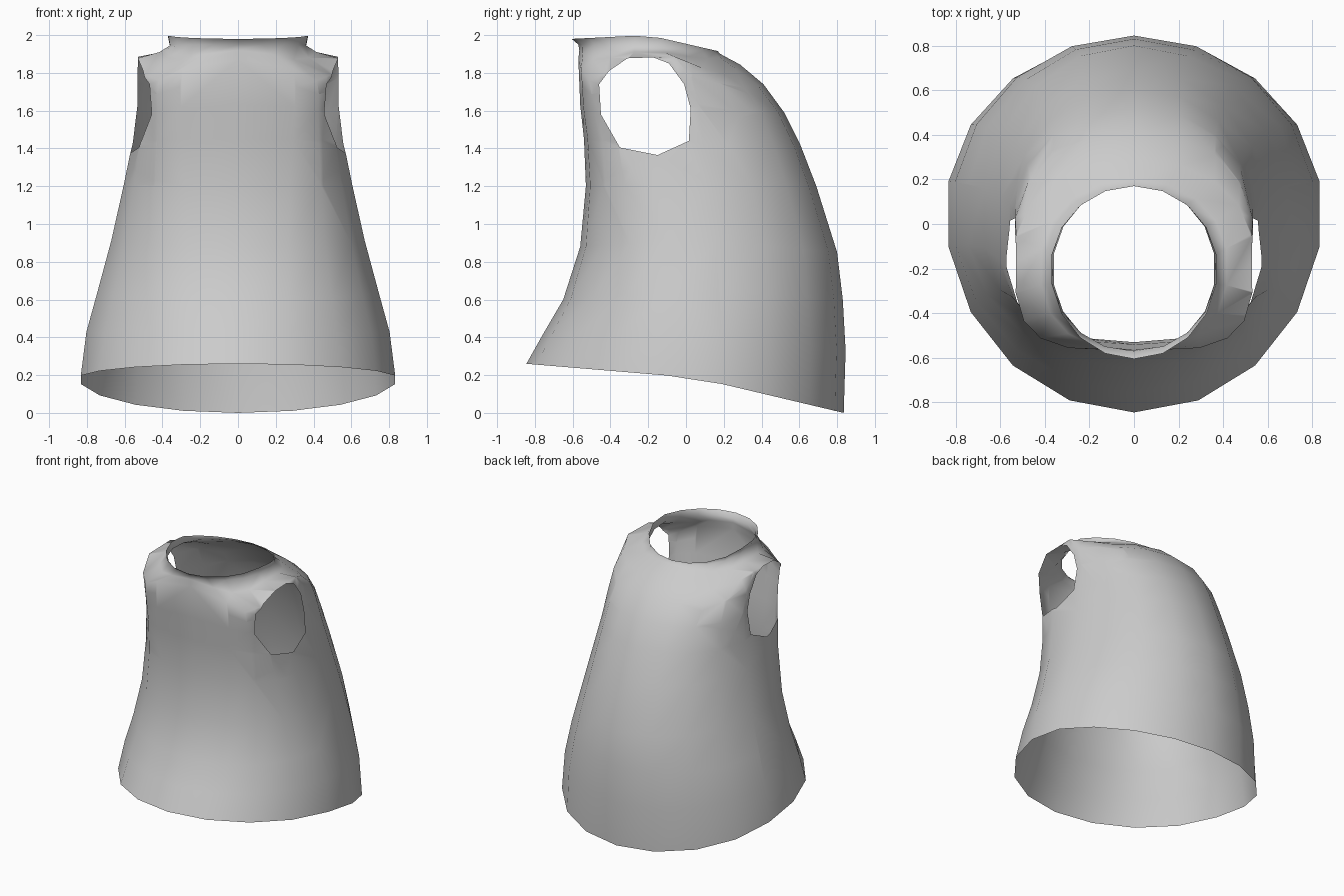
import bpy, bmesh
from math import sin, cos, pi, copysign
from mathutils import Vector

if "Cube" in bpy.data.objects:
    bpy.data.objects.remove(bpy.data.objects["Cube"])

SEGMENTS = 18

# Rings from hem to collar: front y, back y, half width, z front, z side, z back,
# y of widest point, front squareness, shoulder drop at front corners, at back corners
RINGS = [
    (-.845, .835, .845, .26, .185, .00, .055, 2.0, 0, 0),
    (-.755, .845, .815, .42, .43, .33, .05, 2.0, 0, 0),
    (-.65, .83, .755, .60, .65, .60, .04, 2.1, 0, 0),
    (-.56, .80, .68, .88, .92, .85, .02, 2.3, 0, 0),
    (-.53, .69, .61, 1.20, 1.22, 1.20, -.02, 2.7, 0, 0),
    (-.54, .605, .565, 1.45, 1.42, 1.42, -.04, 3.2, 0, 0),
    (-.56, .52, .54, 1.63, 1.63, 1.59, -.05, 3.7, .03, .01),
    (-.565, .41, .54, 1.76, 1.79, 1.74, -.08, 3.8, .08, .03),
    (-.57, .285, .535, 1.87, 1.905, 1.845, -.15, 3.6, .12, .06),
    (-.565, .20, .42, 1.92, 1.915, 1.89, -.18, 2.5, .05, .02),
    (-.57, .175, .365, 1.95, 1.945, 1.905, -.20, 2.1, 0, 0),
    (-.605, .17, .375, 1.98, 2.00, 1.915, -.20, 2.0, 0, 0),
]

# Armhole outline in the side view (y, z)
ARMHOLE = [(-.46, 1.74), (-.37, 1.86), (-.22, 1.90), (-.09, 1.85), (-.01, 1.74),
           (.025, 1.61), (.015, 1.44), (-.15, 1.365), (-.35, 1.405), (-.45, 1.58)]


def power(v, n):
    return copysign(abs(v) ** (2 / n), v)


def ring_point(ring, i):
    yf, yb, w, zf, zs, zb, yc, n, dip_front, dip_back = ring
    t = 2 * pi * i / SEGMENTS
    s, c = sin(t), cos(t)
    drop = (dip_front if c > 0 else dip_back) * sin(2 * t) ** 2
    if c < 0:
        n = 2.0 + (n - 2.0) * .15          # rounder back
    s, c = power(s, n), power(c, n)
    y_end, z_end = (yf, zf) if c > 0 else (yb, zb)
    return (w * s, yc + (y_end - yc) * abs(c), zs + (z_end - zs) * abs(c) - drop)


# Garment body: lofted open shell
bm = bmesh.new()
loops = [[bm.verts.new(ring_point(r, i)) for i in range(SEGMENTS)] for r in RINGS]
tag = bm.faces.layers.int.new("arm_wall")
for row, (low, high) in enumerate(zip(loops, loops[1:])):
    for i in range(SEGMENTS):
        j = (i + 1) % SEGMENTS
        f = bm.faces.new((low[i], low[j], high[j], high[i]))
        # Wall faces below the shoulder strap may be cut for the armholes
        c = f.calc_center_median()
        f[tag] = int(4 <= row <= 7 and abs(c.x) > .38)


def side_faces():
    return [f for f in bm.faces if f[tag]]


# Armholes: slice along each outline edge, then remove the inside
edges = list(zip(ARMHOLE, ARMHOLE[1:] + ARMHOLE[:1]))
planes = [(Vector((0, *a)), Vector((0, a[1] - b[1], b[0] - a[0]))) for a, b in edges]
for co, no in planes:
    faces = side_faces()
    geom = faces + list({e for f in faces for e in f.edges}) + list({v for f in faces for v in f.verts})
    bmesh.ops.bisect_plane(bm, geom=geom, plane_co=co, plane_no=no, dist=1e-5)
inside = [f for f in side_faces()
          if all((f.calc_center_median() - co).dot(no) < 0 for co, no in planes)]
bmesh.ops.delete(bm, geom=inside, context='FACES')

# Tidy the slicing marks away from the armhole edge
bmesh.ops.dissolve_limit(bm, angle_limit=.01, verts=bm.verts[:], edges=bm.edges[:])
bmesh.ops.recalc_face_normals(bm, faces=bm.faces[:])
for f in bm.faces:
    f.smooth = True

mesh = bpy.data.meshes.new("sleeveless_smock")
bm.to_mesh(mesh)
bm.free()
smock = bpy.data.objects.new("sleeveless_smock", mesh)
bpy.context.collection.objects.link(smock)
